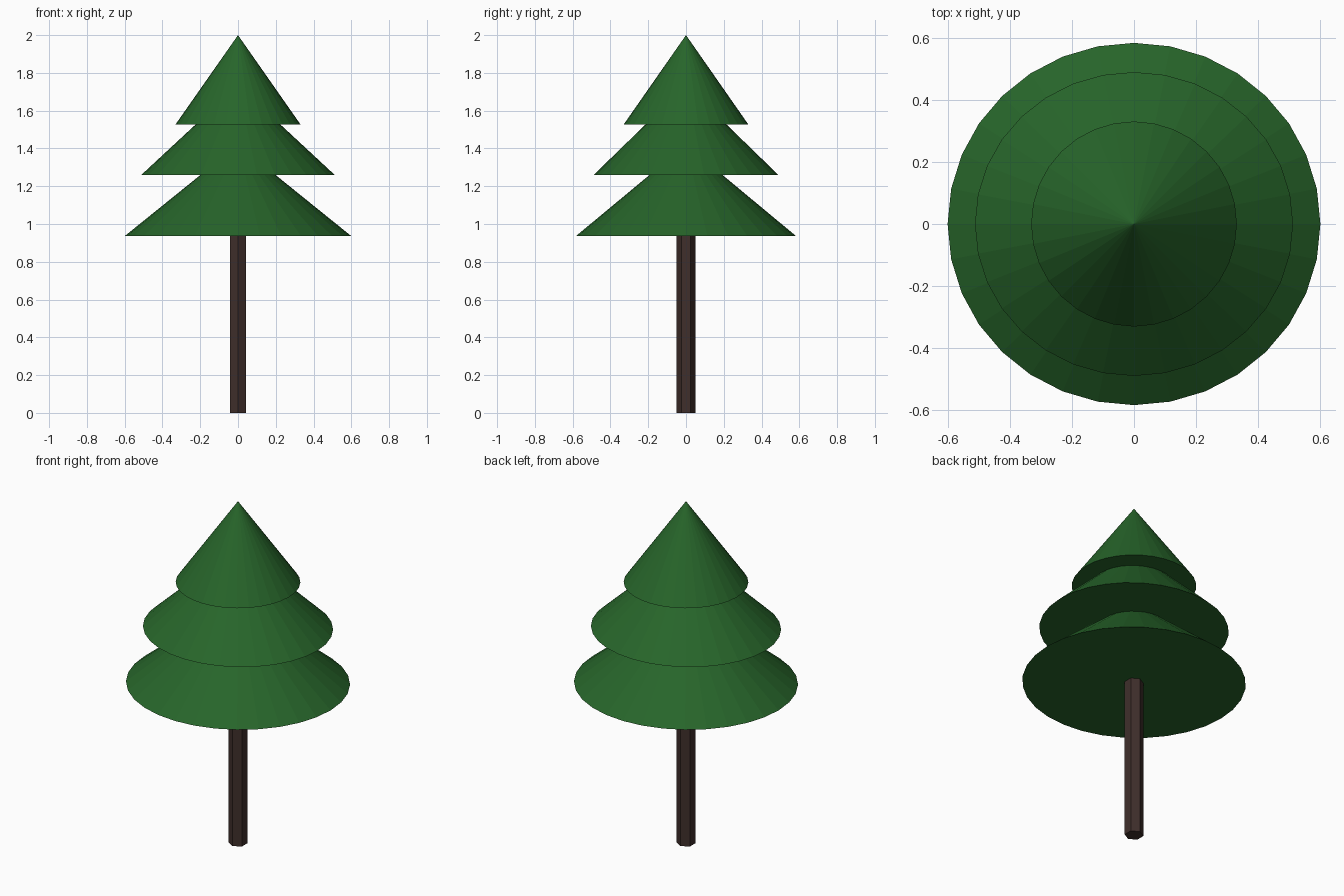
import bpy

if "Cube" in bpy.data.objects:
    bpy.data.objects.remove(bpy.data.objects["Cube"])


def material(name, color):
    mat = bpy.data.materials.new(name)
    mat.diffuse_color = (*color, 1.0)
    mat.use_nodes = True
    mat.node_tree.nodes["Principled BSDF"].inputs["Base Color"].default_value = mat.diffuse_color
    return mat


green = material("needles", (0.02, 0.13, 0.023))
brown = material("bark", (0.05, 0.028, 0.024))

# Six-sided trunk, its top tucked just inside the lowest tier
TRUNK_TOP = 0.96
bpy.ops.mesh.primitive_cylinder_add(vertices=6, radius=0.05, depth=TRUNK_TOP,
                                    location=(0, 0, TRUNK_TOP / 2))
trunk = bpy.context.object
trunk.name = "trunk"
trunk.data.materials.append(brown)

# Foliage tiers: name, half width in x, half width in y, base z, tip z
tiers = [
    ("lower_foliage", 0.60, 0.583, 0.936, 1.42),
    ("middle_foliage", 0.512, 0.489, 1.26, 1.735),
    ("upper_foliage", 0.331, 0.33, 1.527, 2.0),
]
for name, rx, ry, base, tip in tiers:
    bpy.ops.mesh.primitive_cone_add(vertices=32, radius1=1, radius2=0, depth=tip - base,
                                    location=(0, 0, (base + tip) / 2))
    tier = bpy.context.object
    tier.name = name
    tier.scale = (rx, ry, 1)
    bpy.ops.object.transform_apply(location=False, rotation=False, scale=True)
    tier.data.materials.append(green)
